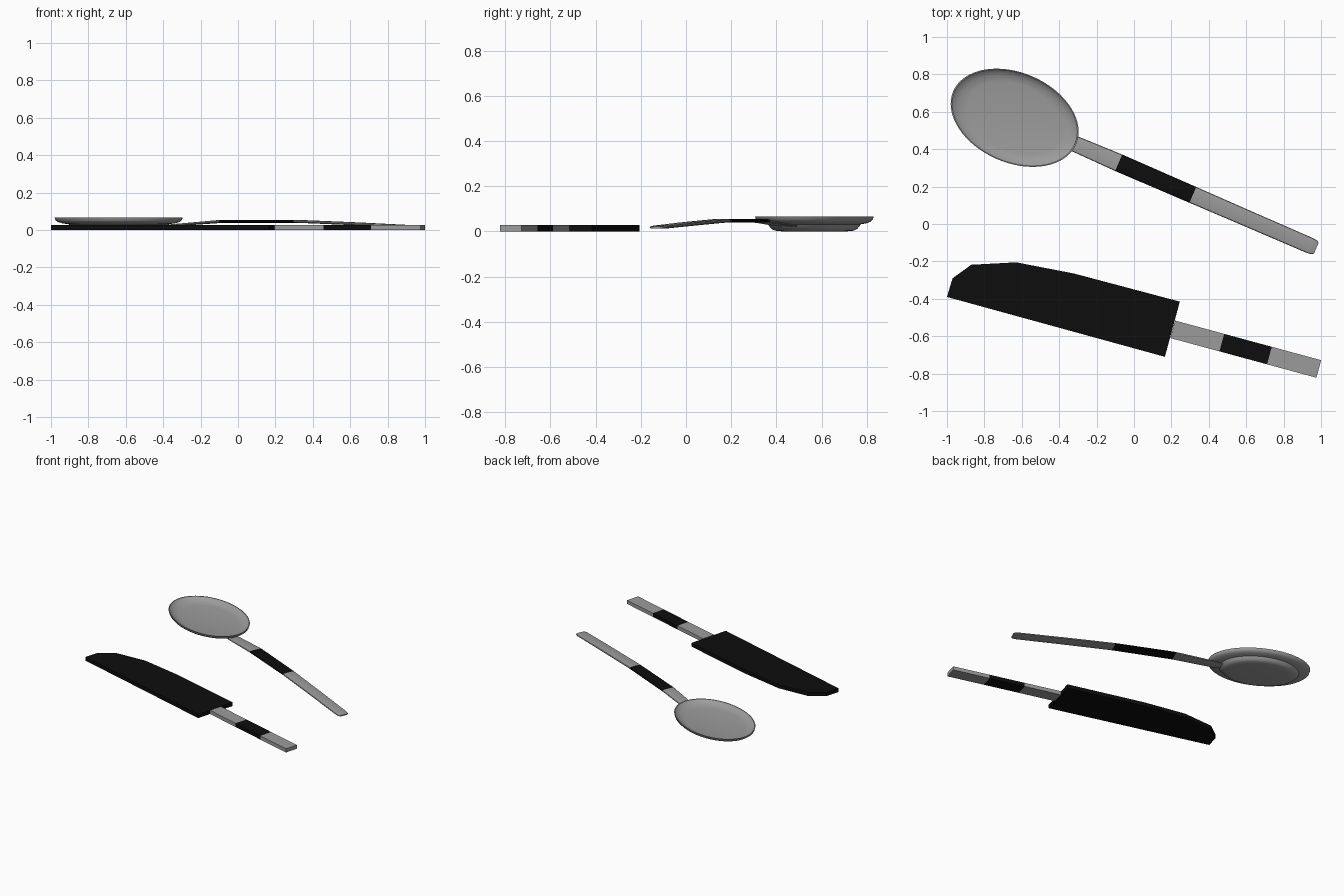
import bpy, bmesh, math
from mathutils import Matrix, Vector

if "Cube" in bpy.data.objects:
    bpy.data.objects.remove(bpy.data.objects["Cube"])


def material(name, value):
    m = bpy.data.materials.new(name)
    m.diffuse_color = (value, value, value, 1)
    m.use_nodes = True
    m.node_tree.nodes["Principled BSDF"].inputs["Base Color"].default_value = m.diffuse_color
    return m


GREY = material("steel grey", 0.33)
BLACK = material("black", 0.004)


def finish(name, bm, mats, smooth=None):
    bmesh.ops.recalc_face_normals(bm, faces=bm.faces)
    me = bpy.data.meshes.new(name)
    bm.to_mesh(me)
    bm.free()
    for m in mats:
        me.materials.append(m)
    ob = bpy.data.objects.new(name, me)
    bpy.context.collection.objects.link(ob)
    if smooth:
        bpy.ops.object.select_all(action='DESELECT')
        ob.select_set(True)
        bpy.context.view_layer.objects.active = ob
        bpy.ops.object.shade_smooth_by_angle(angle=math.radians(smooth))
    return ob


def slab(name, outline, height, mat):
    bm = bmesh.new()
    base = bm.faces.new([bm.verts.new((x, y, 0)) for x, y in outline])
    top = bmesh.ops.extrude_face_region(bm, geom=[base])["geom"]
    bmesh.ops.translate(bm, vec=(0, 0, height),
                        verts=[v for v in top if isinstance(v, bmesh.types.BMVert)])
    # keep a bottom face in place
    if not any(all(v.co.z == 0 for v in f.verts) for f in bm.faces):
        bm.faces.new([v for v in bm.verts if v.co.z == 0])
    return finish(name, bm, [mat])


def loft(bm, rings):
    """Skin a list of closed rings and cap both ends; returns side faces per span."""
    vs = [[bm.verts.new(p) for p in ring] for ring in rings]
    n = len(vs[0])
    spans = [[bm.faces.new((a[i], a[(i + 1) % n], b[(i + 1) % n], b[i])) for i in range(n)]
             for a, b in zip(vs, vs[1:])]
    bm.faces.new(vs[0])
    bm.faces.new(vs[-1])
    return spans


# Knife: flat blade and banded handle
T = 0.028
slab("knife_blade", [(-1, -0.39), (0.165, -0.71), (0.245, -0.415), (-0.32, -0.265),
                     (-0.63, -0.205), (-0.87, -0.218), (-0.97, -0.29)], T, BLACK)
start, end = Vector((0.207, -0.563)), Vector((0.988, -0.775))
side = (end - start).normalized().orthogonal() * 0.0485
stops = [0, 0.336, 0.662, 1]
for i, part in enumerate(["knife_handle_front", "knife_handle_grip", "knife_handle_end"]):
    a, b = start.lerp(end, stops[i]), start.lerp(end, stops[i + 1])
    slab(part, [a + side, a - side, b - side, b + side], T, BLACK if i == 1 else GREY)

# Spoon frame: bowl centre, long axis along local x
FRAME = Matrix.Translation((-0.638, 0.568, 0)) @ Matrix.Rotation(math.radians(-23.4), 4, 'Z')

# Spoon bowl: elliptical rings from underside, round the rim, to the inner floor
A, B, N = 0.358, 0.2406, 64
profile = [(0.55, 0), (0.66, 0.003), (0.72, 0.01), (0.755, 0.021), (0.78, 0.031),
           (0.88, 0.036), (0.95, 0.043), (0.985, 0.052), (1, 0.066),
           (0.98, 0.066), (0.94, 0.054), (0.87, 0.045), (0.80, 0.039), (0.74, 0.036)]
bm = bmesh.new()
loft(bm, [[(A * s * math.cos(2 * math.pi * i / N), B * s * math.sin(2 * math.pi * i / N), z)
           for i in range(N)] for s, z in profile])
finish("spoon_bowl", bm, [GREY], 35).matrix_world = FRAME

# Spoon handle: arched strip with rounded edges and a black grip (u, z, half width, half thickness)
path = [(0.25, 0.024, 0.030, 0.003), (0.30, 0.025, 0.040, 0.005), (0.36, 0.029, 0.043, 0.006),
        (0.606, 0.047, 0.048, 0.008), (1.038, 0.047, 0.046, 0.008),
        (1.40, 0.033, 0.044, 0.008), (1.72, 0.019, 0.043, 0.007),
        (1.745, 0.018, 0.040, 0.006), (1.757, 0.0175, 0.031, 0.004)]
section = [(1, 0), (0.93, 0.6), (0.7, 0.93), (0, 1), (-0.7, 0.93), (-0.93, 0.6),
           (-1, 0), (-0.93, -0.6), (-0.7, -0.93), (0, -1), (0.7, -0.93), (0.93, -0.6)]
bm = bmesh.new()
spans = loft(bm, [[(u, w * y, z + t * h) for y, h in section] for u, z, w, t in path])
for f in spans[3]:
    f.material_index = 1
finish("spoon_handle", bm, [GREY, BLACK], 35).matrix_world = FRAME
